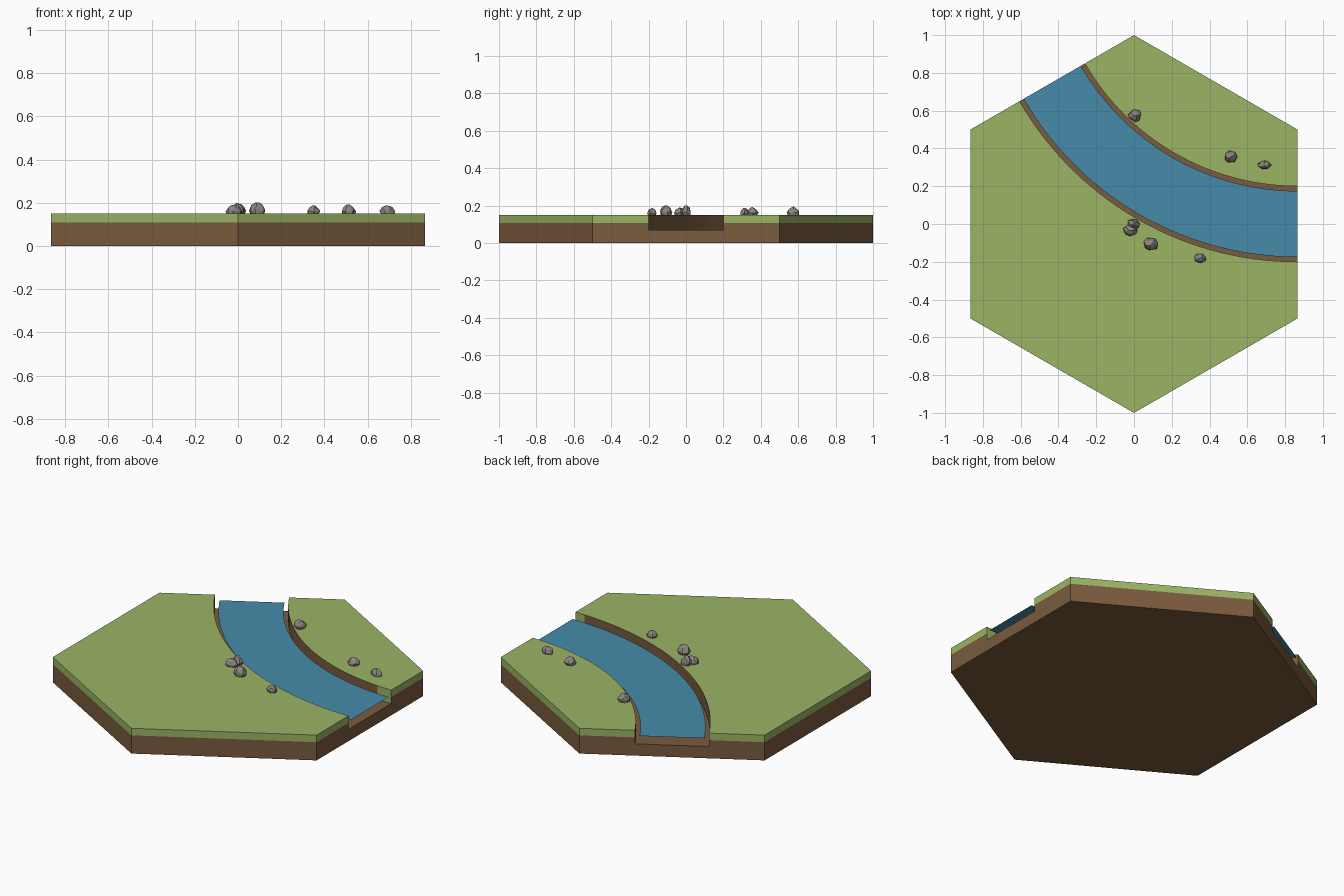
import bpy, bmesh, math, random
from mathutils import Vector

if "Cube" in bpy.data.objects:
    bpy.data.objects.remove(bpy.data.objects["Cube"])

random.seed(4)


def lin(c):
    c /= 255
    return c / 12.92 if c <= 0.04045 else ((c + 0.055) / 1.055) ** 2.4


def material(name, r, g, b):
    m = bpy.data.materials.new(name)
    m.diffuse_color = (lin(r), lin(g), lin(b), 1)
    m.use_nodes = True
    m.node_tree.nodes["Principled BSDF"].inputs["Base Color"].default_value = m.diffuse_color
    return m


GRASS = material("grass green", 155, 180, 101)
EARTH = material("earth brown", 122, 91, 62)
WATER = material("water blue", 70, 139, 171)
STONE = material("stone grey", 140, 133, 127)

BED, SOIL, TOP, WATER_Z = 0.07, 0.108, 0.15, 0.118
SEG = 30
C = Vector((math.sqrt(3) / 2, 1.5))          # centre of the river bend
HEX = [(math.cos(math.radians(a)), math.sin(math.radians(a)))
       for a in range(-30, 330, 60)]          # starts at lower right corner


def arc(r):
    """Points on the bend, from the right edge to the upper left edge."""
    return [(C.x + r * math.cos(a), C.y + r * math.sin(a))
            for a in (math.radians(-90 - 60 * i / SEG) for i in range(SEG + 1))]


def finish(bm, name, mats):
    bmesh.ops.recalc_face_normals(bm, faces=bm.faces)
    me = bpy.data.meshes.new(name)
    bm.to_mesh(me)
    bm.free()
    ob = bpy.data.objects.new(name, me)
    for m in mats:
        me.materials.append(m)
    bpy.context.collection.objects.link(ob)
    return ob


def prism(bm, pts, levels):
    """Stack of side bands with a cap at the bottom and the top."""
    rings = [[bm.verts.new((x, y, z)) for x, y in pts] for z in levels]
    n = len(pts)
    for lo, hi in zip(rings, rings[1:]):
        for i in range(n):
            j = (i + 1) % n
            bm.faces.new((lo[i], lo[j], hi[j], hi[i]))
    bm.faces.new(rings[0][::-1])
    bm.faces.new(rings[-1])


def bank(name, r, corners):
    bm = bmesh.new()
    prism(bm, arc(r) + corners, (BED, SOIL, TOP))
    for f in bm.faces:
        c = f.calc_center_median()
        wall = all(abs((v.co.xy - C).length - r) < 1e-4 for v in f.verts)
        if wall and abs(f.normal.z) < 0.5:
            green = c.x > 0.78              # grassy lip at the right-hand mouth
        else:
            green = c.z > SOIL
        f.material_index = 1 if green else 0
    finish(bm, name, (EARTH, GRASS))


# earth slab, whose top is the river bed
bm = bmesh.new()
prism(bm, HEX, (0, BED))
finish(bm, "earth_base", [EARTH])

# raised banks on both sides of the river
bank("north_bank", 1.3, [HEX[2], HEX[1]])
bank("south_bank", 1.7, [HEX[3], HEX[4], HEX[5], HEX[0]])

# water sheet, slightly narrower than the channel
bm = bmesh.new()
inner, outer = ([bm.verts.new((x, y, WATER_Z)) for x, y in arc(r)]
                for r in (1.325, 1.675))
for i in range(SEG):
    bm.faces.new((inner[i], inner[i + 1], outer[i + 1], outer[i]))
for f in bm.faces:
    f.normal_update()
    if f.normal.z < 0:
        f.normal_flip()
me = bpy.data.meshes.new("water")
bm.to_mesh(me)
bm.free()
me.materials.append(WATER)
bpy.context.collection.objects.link(bpy.data.objects.new("water", me))

# faceted rocks: x, y, radius x, radius y, height
ROCKS = [(0.005, 0.575, 0.036, 0.034, 0.045), (0.51, 0.355, 0.035, 0.032, 0.042),
         (0.69, 0.312, 0.036, 0.025, 0.038), (-0.003, 0.0, 0.034, 0.03, 0.05),
         (-0.02, -0.033, 0.038, 0.033, 0.04), (0.09, -0.108, 0.04, 0.036, 0.052),
         (0.35, -0.18, 0.032, 0.026, 0.037)]
for k, (x, y, rx, ry, h) in enumerate(ROCKS):
    bm = bmesh.new()
    turn = random.uniform(0, 6.28)
    for ring, (n, s, z) in enumerate([(6, 0.85, -0.1), (7, 1.0, 0.3), (5, 0.7, 0.75), (2, 0.25, 1.0)]):
        for i in range(n):
            a = turn + ring * 0.5 + 2 * math.pi * i / n + random.uniform(-0.2, 0.2)
            q = s * random.uniform(0.88, 1.08)
            bm.verts.new((x + rx * q * math.cos(a), y + ry * q * math.sin(a),
                          TOP + h * (z + (random.uniform(-0.08, 0.08) if 0 < z < 1 else 0))))
    hull = bmesh.ops.convex_hull(bm, input=bm.verts)
    loose = [v for v in bm.verts if not v.link_faces]
    bmesh.ops.delete(bm, geom=loose, context='VERTS')
    finish(bm, f"rock_{k + 1}", [STONE])
